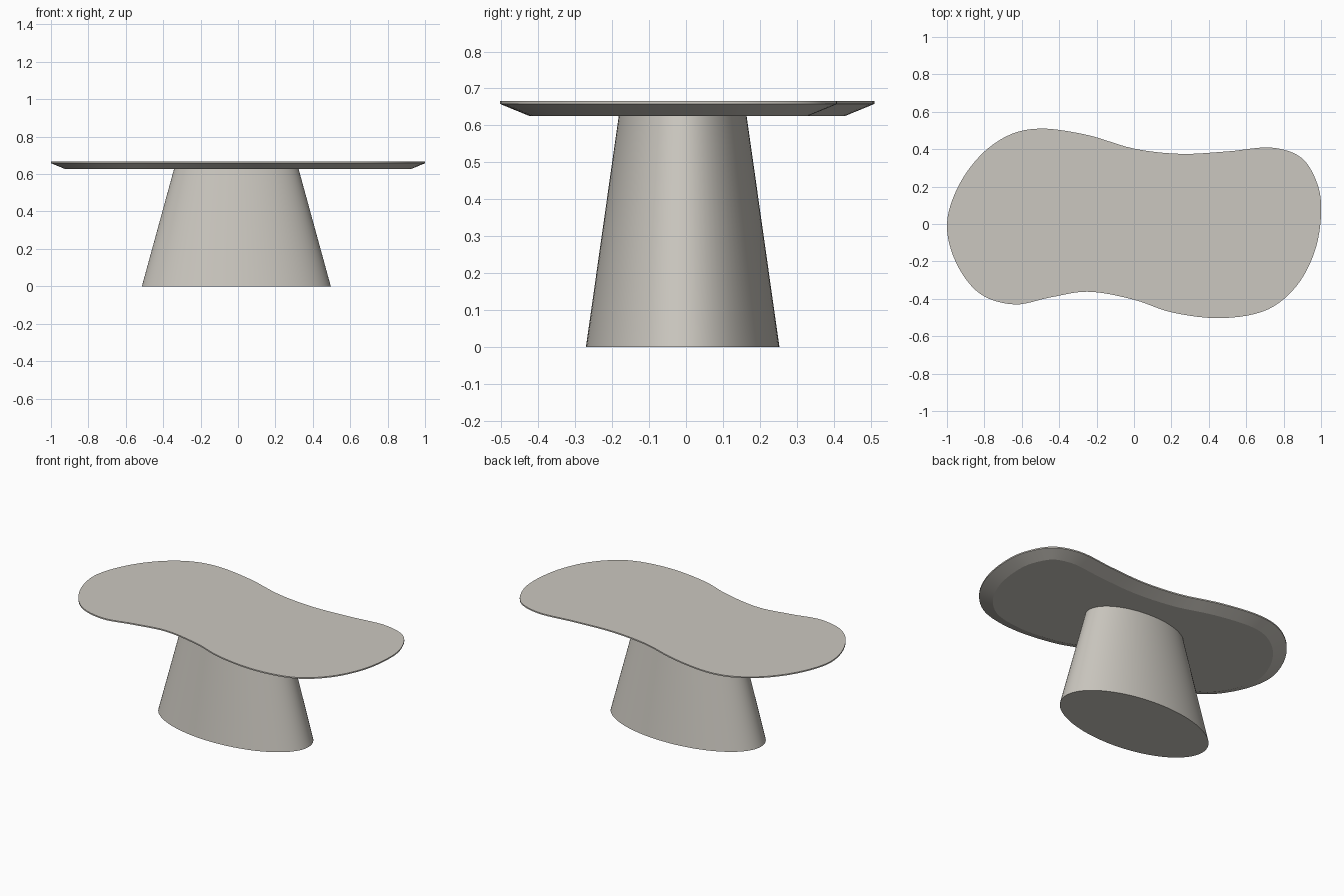
import bpy, bmesh, math
from mathutils import Vector

if "Cube" in bpy.data.objects:
    bpy.data.objects.remove(bpy.data.objects["Cube"])

mat = bpy.data.materials.new("warm grey")
mat.diffuse_color = (0.60, 0.575, 0.525, 1)
mat.use_nodes = True
mat.node_tree.nodes["Principled BSDF"].inputs["Base Color"].default_value = mat.diffuse_color


def loft(name, rings, smooth_angle):
    """Solid through stacked rings of equal point count, capped at both ends."""
    bm = bmesh.new()
    loops = [[bm.verts.new(p) for p in ring] for ring in rings]
    n = len(loops[0])
    for a, b in zip(loops, loops[1:]):
        for i in range(n):
            j = (i + 1) % n
            bm.faces.new((a[i], a[j], b[j], b[i]))
    bm.faces.new(loops[0][::-1])
    bm.faces.new(loops[-1])
    bmesh.ops.recalc_face_normals(bm, faces=bm.faces)
    me = bpy.data.meshes.new(name)
    bm.to_mesh(me)
    bm.free()
    me.materials.append(mat)
    ob = bpy.data.objects.new(name, me)
    bpy.context.collection.objects.link(ob)
    bpy.ops.object.select_all(action='DESELECT')
    ob.select_set(True)
    bpy.context.view_layer.objects.active = ob
    bpy.ops.object.shade_smooth_by_angle(angle=math.radians(smooth_angle))
    return ob


def smooth_loop(pts, steps):
    """Closed centripetal Catmull-Rom curve through the control points."""
    out, n = [], len(pts)
    for i in range(n):
        p = [Vector(pts[(i + k - 1) % n]) for k in range(4)]
        t = [0]
        for k in range(3):
            t.append(t[-1] + (p[k + 1] - p[k]).length ** 0.5)
        for s in range(steps):
            u = t[1] + (t[2] - t[1]) * s / steps
            q = list(p)
            for d in (1, 2, 3):
                q = [q[k].lerp(q[k + 1], (u - t[max(k, k + d - 2 if d == 1 else k)]) / (t[k + d] - t[k])) if d == 1
                     else q[k].lerp(q[k + 1], (u - t[k + d - 2 if d == 3 else k]) / (t[k + d - 1 if d == 3 else k + 2] - t[k + d - 2 if d == 3 else k]))
                     for k in range(len(q) - 1)]
            out.append(q[0])
    return out


# Organic table top outline, counter-clockwise
outline = smooth_loop([
    (1.0, 0.05), (0.985, 0.2), (0.9, 0.35), (0.75, 0.407), (0.5, 0.388),
    (0.25, 0.375), (0, 0.403), (-0.25, 0.476), (-0.5, 0.51), (-0.65, 0.483),
    (-0.8, 0.387), (-0.935, 0.21), (-1.0, 0), (-0.95, -0.21), (-0.82, -0.375),
    (-0.64, -0.43), (-0.45, -0.393), (-0.25, -0.362), (0, -0.405),
    (0.2, -0.472), (0.48, -0.503), (0.72, -0.455), (0.87, -0.33), (0.965, -0.15)], 6)


def inset(pts, d):
    """Move every outline point inwards along its normal."""
    res, n = [], len(pts)
    for i, p in enumerate(pts):
        t = (pts[(i + 1) % n] - pts[i - 1]).normalized()
        res.append(p + Vector((-t.y, t.x)) * d)
    return res


# Table top: wide under-bevel, thin upright rim
loft("table_top", [
    [(p.x, p.y, 0.626) for p in inset(outline, 0.078)],
    [(p.x, p.y, 0.658) for p in outline],
    [(p.x, p.y, 0.666) for p in outline]], 20)


# Tapered oval pedestal
def oval(rx, ry, z, n=96):
    return [(-0.009 + rx * math.cos(2 * math.pi * i / n),
             -0.009 + ry * math.sin(2 * math.pi * i / n), z) for i in range(n)]


loft("pedestal_base", [oval(0.505, 0.262, 0), oval(0.333, 0.173, 0.627)], 40)
